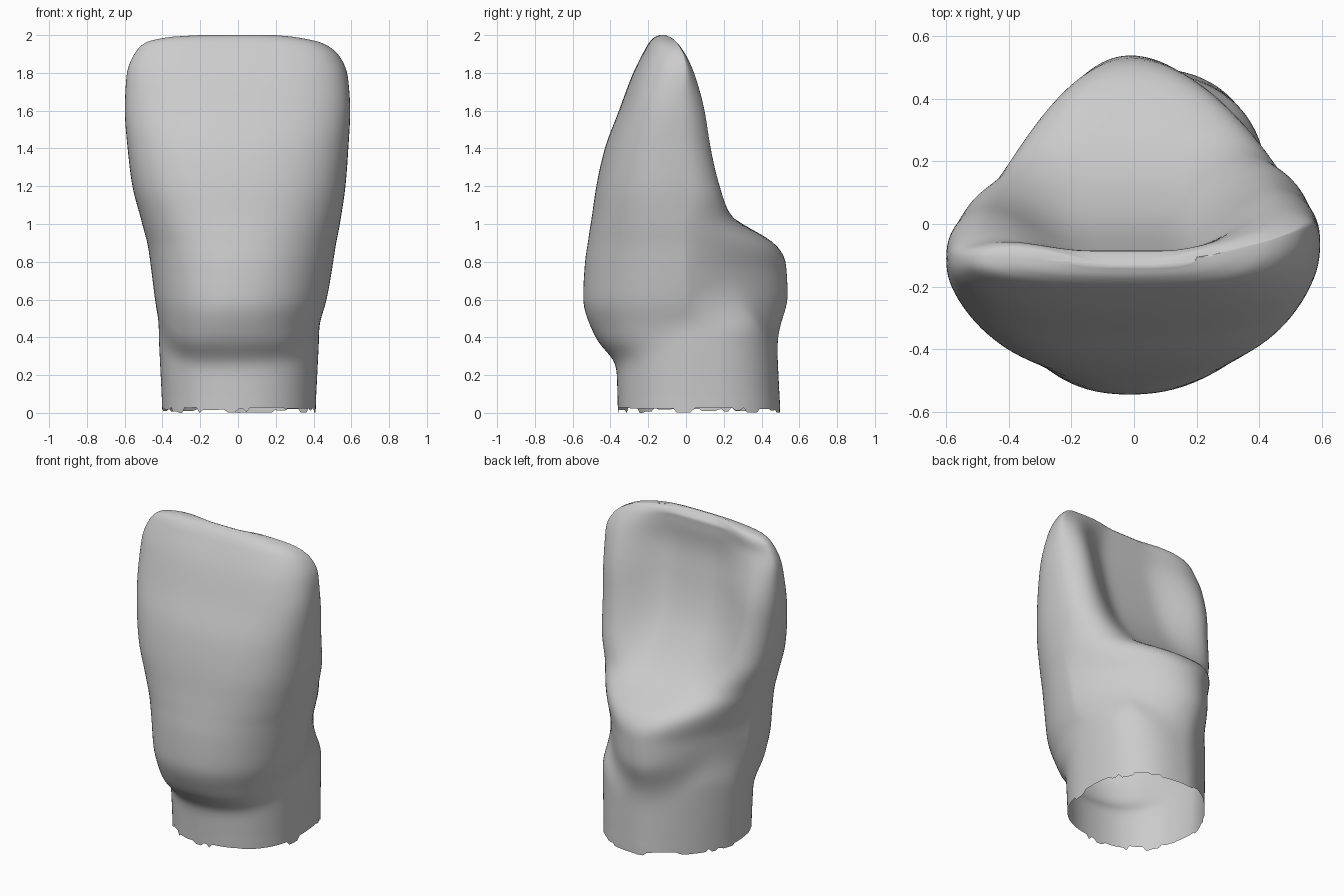
import bpy, bmesh, math, random

if "Cube" in bpy.data.objects:
    bpy.data.objects.remove(bpy.data.objects["Cube"])

random.seed(4)
N = 128

# crown profile: z, left x, right x, front y, back-centre y, back-ridge y
CROWN = [
    (.00, -.40, .42, -.36, .50, .50),
    (.25, -.405, .42, -.38, .50, .50),
    (.40, -.41, .42, -.48, .51, .51),
    (.60, -.44, .47, -.545, .54, .54),
    (.80, -.465, .505, -.535, .53, .53),
    (.90, -.48, .52, -.52, .47, .46),
    (.97, -.50, .535, -.51, .35, .36),
    (1.03, -.515, .545, -.50, .25, .29),
    (1.20, -.56, .57, -.475, .10, .225),
    (1.40, -.585, .585, -.43, -.005, .18),
    (1.60, -.60, .595, -.355, -.06, .145),
    (1.80, -.59, .58, -.28, -.09, .07),
    (1.90, -.55, .53, -.23, -.085, .01),
    (1.96, -.49, .44, -.195, -.085, -.04),
    (1.99, -.36, .30, -.165, -.11, -.08),
    (2.00, -.20, .20, -.14, -.13, -.125),
]
# gum line height against direction (-1 front, 0 side, 1 back)
MARGIN = [(-1, .24), (-.8, .275), (0, .43), (.6, .48), (.85, .40), (1, .32)]


def smooth(a, b, v):
    k = min(1, max(0, (v - a) / (b - a)))
    return k * k * (3 - 2 * k)


def sample(rows, v):
    """Monotone cubic interpolation of a table by its first column."""
    v = min(max(v, rows[0][0]), rows[-1][0])
    i = max(j for j in range(len(rows) - 1) if rows[j][0] <= v)

    def slope(j, c):
        return (rows[j + 1][c] - rows[j][c]) / (rows[j + 1][0] - rows[j][0])

    def tangent(j, c):
        if j == 0:
            return slope(0, c)
        if j == len(rows) - 1:
            return slope(j - 1, c)
        a, b = slope(j - 1, c), slope(j, c)
        return 2 * a * b / (a + b) if a * b > 0 else 0

    h = rows[i + 1][0] - rows[i][0]
    k = (v - rows[i][0]) / h
    return [rows[i][c] * (1 + 2 * k) * (1 - k) ** 2 + tangent(i, c) * h * k * (1 - k) ** 2
            + rows[i + 1][c] * k * k * (3 - 2 * k) + tangent(i + 1, c) * h * k * k * (k - 1)
            for c in range(1, len(rows[0]))]


def crown_point(t, z):
    xl, xr, yf, yc, yr = sample(CROWN, z)
    s = math.cos(t)
    up = smooth(.75, 1.2, z)
    lean = .03 * smooth(1.9, 1.3, z)
    x = (xl + xr) / 2 + (xr - xl) / 2 * s - lean * math.sin(t) ** 2
    # line of greatest width, turned back on the right side
    turn = .06 + .07 * smooth(1.6, 1.9, z) if x > 0 else .01
    high_mid = -.12 + turn * (x / .6) ** 2
    mid = high_mid * smooth(.6, 1.6, z)
    if math.sin(t) < 0:
        n = 2.25 + .25 * up
        return x, mid + (yf - mid) * max(0, 1 - abs(s) ** n) ** (1 / n)
    # back: triangular bulge low down, scoop between ridges higher up
    ridge = yr - (.07 * up * smooth(2, 1.85, z) if s < 0 else 0)
    back = yc + (ridge - yc) * smooth(.25, .88, abs(s))
    low = .85 if s > 0 else 1.1
    a, b = 2 + 2.6 * up, low + (.4 - low) * up
    return x, mid + (back - mid) * max(0, 1 - abs(s) ** a) ** b


def root_point(t, z):
    s = math.cos(t)
    w = .405 + .05 * z
    n = 2.2 if math.sin(t) < 0 else (2.6 if s > 0 else 1.6)
    reach = (-.36 - .03 * z if math.sin(t) < 0 else .50 - .05 * z) - .05
    return .005 + w * s, .05 + reach * max(0, 1 - abs(s) ** n) ** (1 / n)


def tooth_point(t, z):
    edge = sample(MARGIN, math.sin(t))[0]
    # soft step at the back, crisp at the front
    k = smooth(edge - .04, edge + .1 + .2 * max(0, math.sin(t)), z)
    c, r = crown_point(t, z), root_point(t, z)
    return r[0] + (c[0] - r[0]) * k, r[1] + (c[1] - r[1]) * k, z


# ring heights, closer together towards the biting edge
heights = [.03 + 1.85 * i / 74 for i in range(75)]
heights += [1.88 + .12 * math.sin(math.pi / 2 * i / 16) for i in range(1, 17)]

bm = bmesh.new()
rings = []
for z in heights:
    rings.append([bm.verts.new(tooth_point(2 * math.pi * i / N, z)) for i in range(N)])
for lo, hi in zip(rings, rings[1:]):
    for i in range(N):
        j = (i + 1) % N
        bm.faces.new((lo[i], lo[j], hi[j], hi[i]))

# biting edge: bridge front to back across the last ring
top = rings[-1]
bm.faces.new((top[0], top[1], top[N - 1]))
for i in range(1, N // 2 - 1):
    bm.faces.new((top[i], top[i + 1], top[N - i - 1], top[N - i]))
bm.faces.new((top[N // 2 - 1], top[N // 2], top[N // 2 + 1]))

# broken lower rim of the open root
drop = 0
for v in rings[0]:
    if random.random() < .25:
        drop = random.uniform(0, .03)
    v.co.z -= drop
rings[0][N // 4].co.z = 0

bmesh.ops.recalc_face_normals(bm, faces=bm.faces)
mesh = bpy.data.meshes.new("incisor_tooth")
bm.to_mesh(mesh)
bm.free()
tooth = bpy.data.objects.new("incisor_tooth", mesh)
bpy.context.collection.objects.link(tooth)
for p in mesh.polygons:
    p.use_smooth = True

# soften the blend between root, crown and ridges, leaving the rims alone
group = tooth.vertex_groups.new(name="soft")
group.add([v.index for v in mesh.vertices if .06 < v.co.z < 1.93], 1, 'REPLACE')
mod = tooth.modifiers.new("soften", 'SMOOTH')
mod.factor, mod.iterations, mod.vertex_group = .5, 10, "soft"
